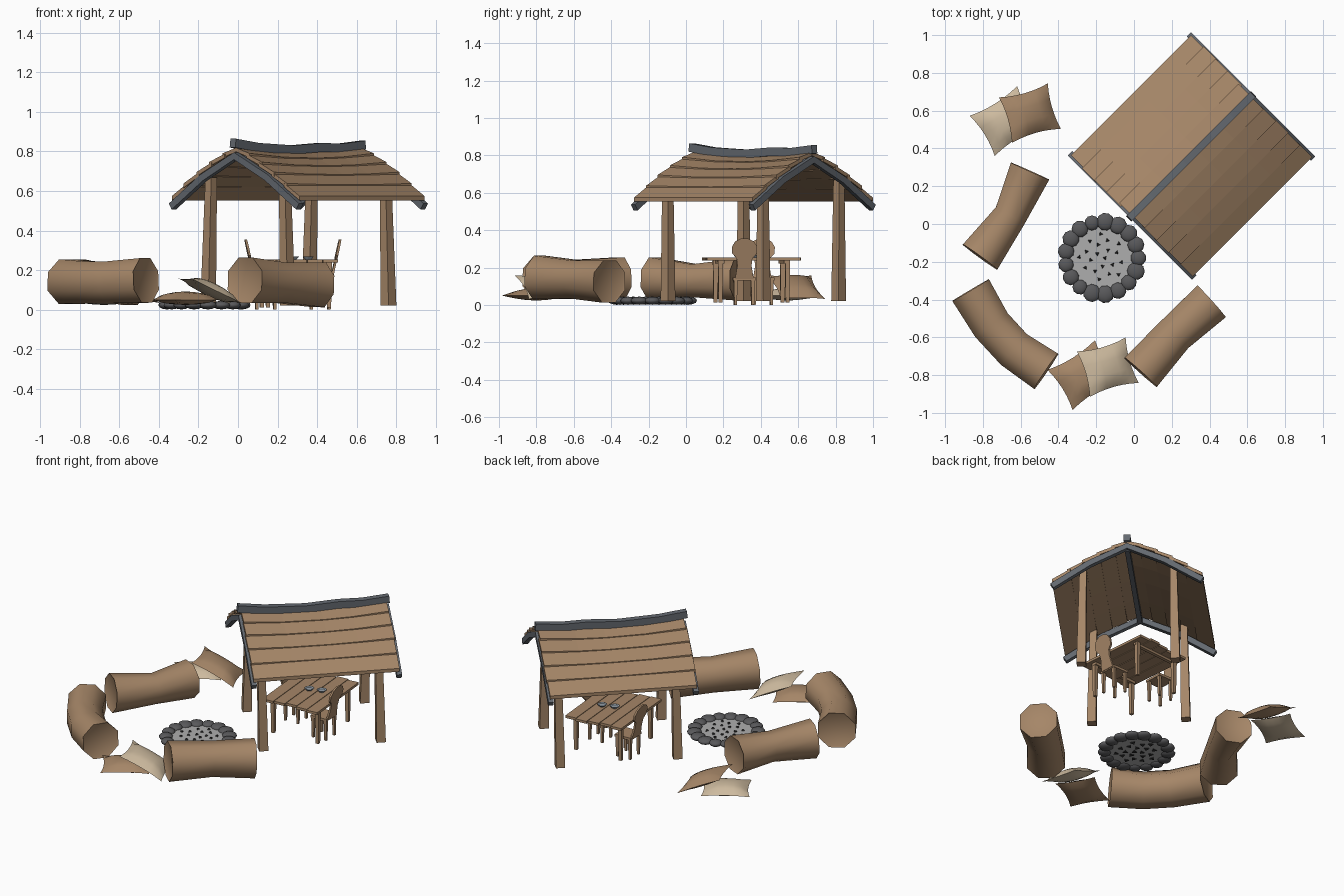
import bpy, bmesh, random
from math import pi, sin, cos, radians, sqrt
from mathutils import Matrix, Vector

random.seed(4)
cube = bpy.data.objects.get("Cube")
if cube:
    bpy.data.objects.remove(cube)


def material(name, rgb):
    m = bpy.data.materials.new(name)
    m.use_nodes = True
    m.diffuse_color = (*rgb, 1)
    m.node_tree.nodes["Principled BSDF"].inputs["Base Color"].default_value = (*rgb, 1)
    return m


wood = material("wood", (0.38, 0.24, 0.138))
cream = material("cream cloth", (0.62, 0.50, 0.35))
slate = material("slate beam", (0.125, 0.14, 0.16))
stone = material("stone", (0.10, 0.10, 0.105))
ash = material("ash", (0.42, 0.42, 0.42))
coal = material("coal", (0.03, 0.03, 0.03))
dish = material("dish", (0.30, 0.35, 0.40))


def finish(name, bm, mat, matrix=Matrix(), smooth=None):
    bmesh.ops.recalc_face_normals(bm, faces=bm.faces)
    mesh = bpy.data.meshes.new(name)
    bm.to_mesh(mesh)
    bm.free()
    mesh.materials.append(mat)
    obj = bpy.data.objects.new(name, mesh)
    obj.matrix_world = matrix
    bpy.context.collection.objects.link(obj)
    if smooth:
        bpy.ops.object.select_all(action="DESELECT")
        obj.select_set(True)
        bpy.context.view_layer.objects.active = obj
        bpy.ops.object.shade_smooth_by_angle(angle=radians(smooth))
    return obj


def box(name, mat, size, loc, matrix=Matrix(), top=1.0, lean=(0, 0)):
    """Box standing on loc, with optional taper and lean at the top."""
    bm = bmesh.new()
    bmesh.ops.create_cube(bm, size=1)
    for v in bm.verts:
        up = v.co.z > 0
        k = top if up else 1
        v.co = Vector((v.co.x * size[0] * k + lean[0] * up,
                       v.co.y * size[1] * k + lean[1] * up,
                       (v.co.z + 0.5) * size[2])) + Vector(loc)
    return finish(name, bm, mat, matrix)


def sweep(name, mat, path, section, scales=None, matrix=Matrix(), smooth=None, recess=0):
    """Carry a (side, up) section along a path and cap the ends."""
    bm = bmesh.new()
    pts = [Vector(p) for p in path]
    rings = []
    for i, p in enumerate(pts):
        t = (pts[min(i + 1, len(pts) - 1)] - pts[max(i - 1, 0)]).normalized()
        side = t.cross(Vector((0, 0, 1))).normalized()
        up = side.cross(t)
        k = scales[i] if scales else 1
        rings.append([bm.verts.new(p + side * a * k + up * b * k) for a, b in section])
    n = len(section)
    for r, q in zip(rings, rings[1:]):
        for j in range(n):
            bm.faces.new((r[j], r[(j + 1) % n], q[(j + 1) % n], q[j]))
    caps = [bm.faces.new(rings[0]), bm.faces.new(rings[-1])]
    if recess:
        bmesh.ops.recalc_face_normals(bm, faces=bm.faces)
        bmesh.ops.inset_individual(bm, faces=caps, thickness=recess, depth=-recess * 0.6)
    return finish(name, bm, mat, matrix, smooth)


def rect(w, h):
    return [(-w / 2, -h / 2), (w / 2, -h / 2), (w / 2, h / 2), (-w / 2, h / 2)]


# Shelter: local x follows the ridge, local y runs down the slopes
shelter = Matrix.Translation((0.305, 0.36, 0)) @ Matrix.Rotation(pi / 4, 4, "Z")


def roof_z(v):
    return 0.795 - 0.38 * abs(v) - 0.4 * v * v


for sx in (-1, 1):
    for sy in (-1, 1):
        box("shelter_post", wood, (0.056, 0.056, 0.645), (sx * 0.36, sy * 0.285, 0.022),
            shelter, top=0.75, lean=(0.012 * sy, -0.01 * sy))
    arch = [(sx * 0.445, v, roof_z(v) - 0.018) for v in (-0.455, -0.23, 0, 0.23, 0.455)]
    sweep("gable_beam", slate, arch, rect(0.032, 0.036), matrix=shelter)

# Overlapping roof planks, sagging more towards the ridge
for side in (-1, 1):
    for row in range(5):
        low = 0.455 - 0.09 * row
        high = max(low - 0.11, 0)
        zl, zh = roof_z(low) + 0.022, roof_z(high) + 0.006
        sec = [(-side * low, zl - 0.009), (-side * high, zh - 0.003),
               (-side * high, zh + 0.017), (-side * low, zl + 0.013)]
        end = 0.452 + random.uniform(-0.008, 0.005)
        sag = 0.006 * row
        path = [(end * t, 0, -sag * (1 - t * t)) for t in (-1, -0.45, 0.1, 0.5, 1)]
        bm_path = [(x, 0, z) for x, _, z in path]
        # Level the path ends so that the raised section stays upright
        bm = bmesh.new()
        rings = [[bm.verts.new((x, -a, z + b)) for a, b in sec] for x, _, z in bm_path]
        for r, q in zip(rings, rings[1:]):
            for j in range(4):
                bm.faces.new((r[j], r[(j + 1) % 4], q[(j + 1) % 4], q[j]))
        bm.faces.new(rings[0])
        bm.faces.new(rings[-1])
        finish("roof_plank", bm, wood, shelter)

sweep("ridge_cap", slate, [(-0.468, 0, 0.842), (-0.3, 0, 0.82), (-0.05, 0, 0.808),
                           (0.15, 0, 0.82), (0.3, 0, 0.817), (0.462, 0, 0.832)],
      rect(0.04, 0.045), matrix=shelter)
sweep("ridge_beam", slate, [(-0.44, 0, 0.765), (0.44, 0, 0.765)], rect(0.03, 0.03), matrix=shelter)

# Table with long boards, legs and two dishes
table = Matrix.Translation((0.29, 0.35, 0)) @ Matrix.Rotation(radians(5), 4, "Z")
for i in range(5):
    box("table_board", wood, (0.074, 0.49 + random.uniform(-0.025, 0.02), 0.016),
        ((i - 2) * 0.078, random.uniform(-0.008, 0.008), 0.238), table)
for sy in (-1, 1):
    box("table_brace", wood, (0.34, 0.02, 0.016), (0, sy * 0.17, 0.222), table)
    for sx in (-1, 1):
        box("table_leg", wood, (0.02, 0.02, 0.23), (sx * 0.155, sy * 0.18, 0.012), table, top=1.35)
for x, y in ((0.28, 0.35), (0.355, 0.375)):
    bm = bmesh.new()
    bmesh.ops.create_cone(bm, cap_ends=True, segments=10, radius1=0.017, radius2=0.029, depth=0.014)
    top = max(bm.faces, key=lambda f: f.calc_center_median().z)
    bmesh.ops.inset_individual(bm, faces=[top], thickness=0.007, depth=-0.006)
    finish("dish", bm, dish, Matrix.Translation((x, y, 0.261)))


# Chairs: the back is on local +x
def chair(x, y, angle):
    m = Matrix.Translation((x, y, 0)) @ Matrix.Rotation(radians(angle), 4, "Z")
    box("chair_seat", wood, (0.115, 0.12, 0.016), (0, 0, 0.132), m)
    for sx in (-1, 1):
        for sy in (-1, 1):
            box("chair_leg", wood, (0.014, 0.014, 0.134), (sx * 0.045, sy * 0.046, 0), m, top=1.4)
    half = [(0.05, 0.14), (0.038, 0.21), (0.042, 0.25), (0.066, 0.275),
            (0.068, 0.31), (0.05, 0.34), (0.02, 0.355)]
    outline = half + [(-a, b) for a, b in reversed(half)]
    bm = bmesh.new()
    face = bm.faces.new([bm.verts.new((0.048 + 0.22 * (z - 0.14), w, z)) for w, z in outline])
    out = bmesh.ops.extrude_face_region(bm, geom=[face])["geom"]
    bmesh.ops.translate(bm, vec=(0.012, 0, 0), verts=[g for g in out if isinstance(g, bmesh.types.BMVert)])
    finish("chair_back", bm, wood, m)


chair(0.415, 0.31, 2)
chair(0.14, 0.41, 182)

# Log seats
octagon = [(cos(pi / 8 + i * pi / 4), sin(pi / 8 + i * pi / 4)) for i in range(8)]
logs = {
    "left_log": ([(-0.55, 0.28, 0.135), (-0.655, 0.045, 0.13), (-0.815, -0.175, 0.142)],
                 [0.12, 0.095, 0.122]),
    "curved_log": ([(-0.865, -0.35, 0.142), (-0.755, -0.535, 0.138), (-0.635, -0.665, 0.138),
                    (-0.465, -0.78, 0.148)], [0.122, 0.115, 0.115, 0.122]),
    "right_log": ([(0.035, -0.785, 0.148), (0.215, -0.585, 0.136), (0.41, -0.41, 0.125)],
                  [0.125, 0.11, 0.122]),
}
for name, (path, radii) in logs.items():
    sweep(name, wood, path, octagon, radii, smooth=50, recess=0.01)


# Cushions with pinched corners
def cushion(name, mat, loc, turn, tilt):
    bm = bmesh.new()
    n = 6
    for s, h in ((1, 0.042), (-1, 0.026)):
        grid = []
        for i in range(n + 1):
            for j in range(n + 1):
                a, b = 2 * i / n - 1, 2 * j / n - 1
                grid.append(bm.verts.new((0.148 * a * (1 - 0.1 * (1 - b * b)),
                                          0.125 * b * (1 - 0.13 * (1 - a * a)),
                                          s * h * sqrt((1 - a * a) * (1 - b * b)))))
        for i in range(n):
            for j in range(n):
                k = i * (n + 1) + j
                bm.faces.new((grid[k], grid[k + 1], grid[k + n + 2], grid[k + n + 1]))
    bmesh.ops.remove_doubles(bm, verts=bm.verts, dist=0.0001)
    m = Matrix.Translation(loc) @ Matrix.Rotation(radians(turn), 4, "Z") @ Matrix.Rotation(radians(tilt), 4, "Y")
    finish(name, bm, mat, m, smooth=50)


for x, y, under, over in ((-0.678, 0.545, cream, wood), (-0.266, -0.80, wood, cream)):
    cushion("flat_cushion", under, (x, y, 0.05), 32, 0)
    cushion("leaning_cushion", over, (x + 0.127, y + 0.042, 0.095), 16, 25)

# Fire pit: ash bed, ring of stones and scattered coals
pit = Matrix.Translation((-0.17, -0.18, 0))
bm = bmesh.new()
bmesh.ops.create_cone(bm, cap_ends=True, segments=20, radius1=0.185, radius2=0.185, depth=0.006)
finish("ash_bed", bm, ash, pit @ Matrix.Translation((0, 0, 0.02)))
for i in range(17):
    a = i * 2 * pi / 17
    bm = bmesh.new()
    bmesh.ops.create_icosphere(bm, subdivisions=2, radius=1)
    r = random.uniform(0.039, 0.048)
    m = (pit @ Matrix.Rotation(a, 4, "Z") @ Matrix.Translation((0.193, 0, 0.023))
         @ Matrix.Diagonal((r, r, 0.022, 1)))
    finish("ring_stone", bm, stone, m, smooth=60)
for i in range(20):
    a, d = i * 2.4, 0.13 * sqrt((i + 0.3) / 20)
    bm = bmesh.new()
    bmesh.ops.create_cone(bm, cap_ends=True, segments=3, radius1=0.019, radius2=0.006, depth=0.02)
    finish("coal_chip", bm, coal, pit @ Matrix.Translation((d * cos(a), d * sin(a), 0.022))
           @ Matrix.Rotation(random.uniform(0, 6), 4, "Z"))
